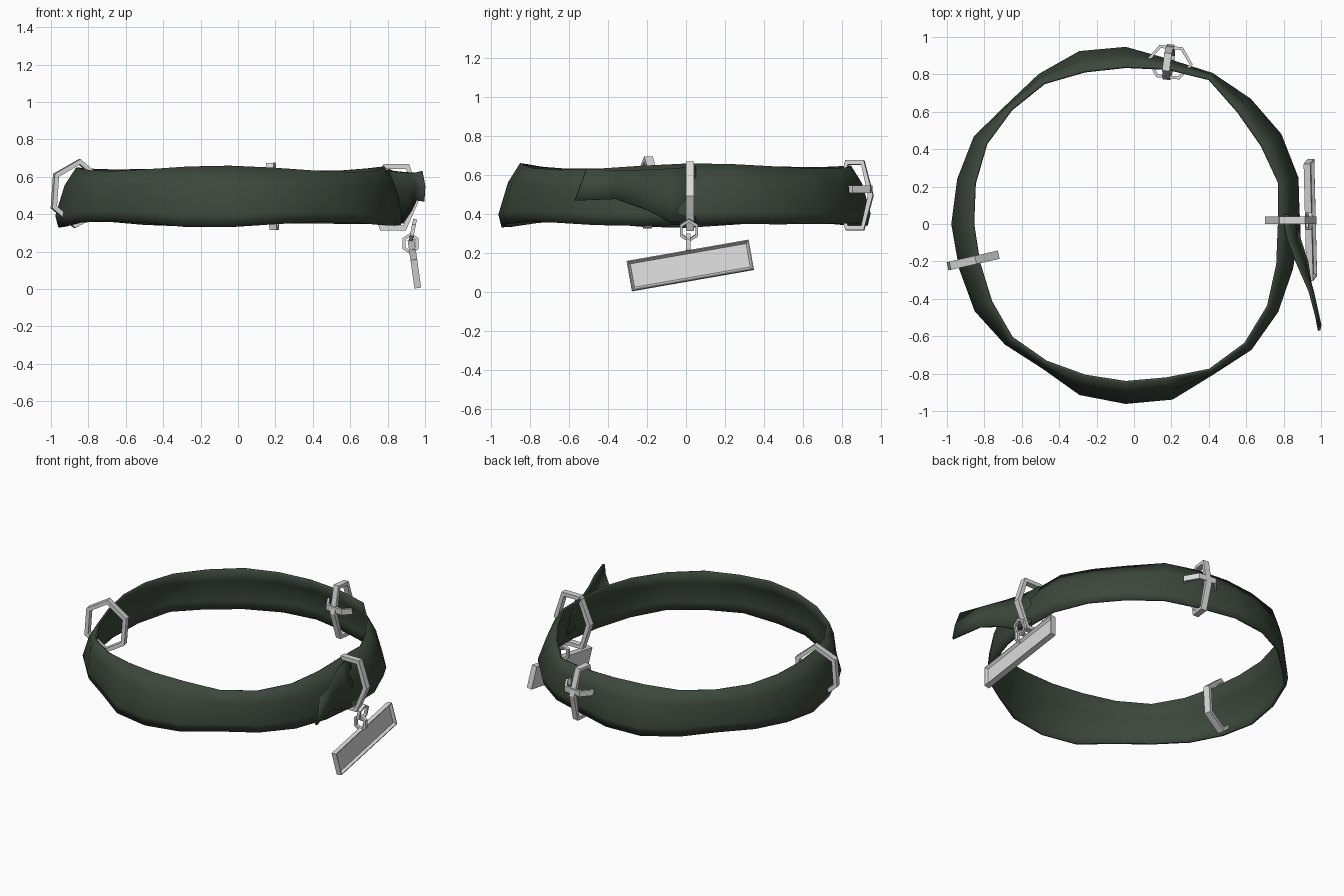
import bpy, bmesh, math
from mathutils import Vector, Matrix

if "Cube" in bpy.data.objects:
    bpy.data.objects.remove(bpy.data.objects["Cube"])


def material(name, color):
    m = bpy.data.materials.new(name)
    m.diffuse_color = (*color, 1)
    m.use_nodes = True
    m.node_tree.nodes["Principled BSDF"].inputs["Base Color"].default_value = m.diffuse_color
    return m


cloth = material("dark green cloth", (0.045, 0.064, 0.045))
metal = material("light grey metal", (0.7, 0.7, 0.7))


def make_object(name, bm, mat, smooth=False):
    bmesh.ops.recalc_face_normals(bm, faces=bm.faces)
    me = bpy.data.meshes.new(name)
    bm.to_mesh(me)
    bm.free()
    me.materials.append(mat)
    for p in me.polygons:
        p.use_smooth = smooth
    ob = bpy.data.objects.new(name, me)
    bpy.context.collection.objects.link(ob)
    return ob


def cloth_sheet(name, columns, closed):
    """Skin a strip of cloth columns and give it a little thickness."""
    bm = bmesh.new()
    cols = [[bm.verts.new(p) for p in c] for c in columns]
    n = len(cols)
    for i in range(n if closed else n - 1):
        a, b = cols[i], cols[(i + 1) % n]
        for j in range(len(a) - 1):
            bm.faces.new((a[j], b[j], b[j + 1], a[j + 1]))
    ob = make_object(name, bm, cloth, True)
    mod = ob.modifiers.new("thickness", "SOLIDIFY")
    mod.thickness = 0.014
    mod.offset = 0
    return ob


def hex_ring(name, center, u, v, ru, rv, wire, width, start=0):
    """Six-sided ring in the plane u, v with a rectangular wire section."""
    c, u, v = Vector(center), Vector(u).normalized(), Vector(v).normalized()
    w = u.cross(v)
    bm = bmesh.new()
    sections = []
    for k in range(6):
        a = math.radians(start + 60 * k)
        sec = []
        for d, h in ((0, -1), (0, 1), (-wire, 1), (-wire, -1)):
            p = c + u * (ru + d) * math.cos(a) + v * (rv + d) * math.sin(a) + w * h * width / 2
            sec.append(bm.verts.new(p))
        sections.append(sec)
    for k in range(6):
        a, b = sections[k], sections[(k + 1) % 6]
        for j in range(4):
            bm.faces.new((a[j], a[(j + 1) % 4], b[(j + 1) % 4], b[j]))
    return make_object(name, bm, metal)


# Collar band: outer (lower) and inner (upper) radius every 15 degrees
outer = [.925, .95, .955, .94, .925, .905, .94, .95, .92, .895, .93, .925,
         .925, .915, .925, .905, .885, .94, .955, .965, .925, .945, .935, .92]
inner = [.82, .85, .84, .85, .895, .86, .84, .845, .87, .865, .86, .835,
         .815, .81, .83, .86, .85, .84, .845, .855, .90, .905, .88, .84]
columns = []
for i in range(24):
    a = math.radians(15 * i)
    pinch = math.sin(2 * a) ** 2  # the band is lower where it stands upright
    top = 0.65 - 0.02 * pinch + 0.007 * math.sin(3 * a + 0.6)
    bottom = 0.337 + 0.02 * pinch + 0.009 * math.sin(5 * a + 1.0)
    col = []
    for t, s, push in ((0, 0, 0), (.3, .5, .006), (.8, 1, 0), (1, .85, 0)):
        r = inner[i] + (outer[i] - inner[i]) * s + push
        col.append((-0.045 + r * math.cos(a), r * math.sin(a), top + (bottom - top) * t))
    columns.append(col)
cloth_sheet("collar_band", columns, True)

# Loose cloth end: top point and bottom point of each column
tail = [((.80, .05, .64), (.88, .05, .35)),
        ((.825, -.08, .63), (.885, -.08, .36)),
        ((.87, -.2, .625), (.925, -.2, .42)),
        ((.94, -.36, .62), (.95, -.36, .475)),
        ((.98, -.51, .63), (.99, -.57, .468))]
columns = []
for top, bottom in tail:
    a, b = Vector(top), Vector(bottom)
    columns.append([a, a.lerp(b, .5) + Vector((.01, 0, 0)), b])
cloth_sheet("loose_end", columns, False)

# Large rings around the band
Z = (0, 0, 1)
hex_ring("left_ring", (-.86, -.195, .51), (.97, .22, 0), Z, .155, .185, .028, .045, 25)
hex_ring("right_ring", (.838, .02, .49), (1, 0, 0), (.05, 0, 1), .137, .205, .03, .04, 0)
hex_ring("back_ring", (.185, .866, .495), (.12, 1, 0), (-.05, .0, 1), .095, .207, .026, .04, 0)
hex_ring("back_cross_ring", (.19, .865, .525), (1, -.1, 0), (.1, 1, 0), .125, .1, .018, .038, 0)

# Small links that carry the tag
hex_ring("upper_link", (.935, .015, .315), (0, 1, 0), (.2, 0, 1), .054, .06, .016, .02, 30)
hex_ring("lower_link", (.922, .012, .243), (1, 0, 0), Z, .05, .057, .018, .024, 30)

# Hanging tag with a recessed panel on its outer side
bm = bmesh.new()
bmesh.ops.create_cube(bm, size=1)
bmesh.ops.scale(bm, vec=(.036, .635, .155), verts=bm.verts)
bm.normal_update()
front = [f for f in bm.faces if f.normal.x > .9]
bmesh.ops.inset_region(bm, faces=front, thickness=.007, depth=0)
bmesh.ops.inset_region(bm, faces=front, thickness=.016, depth=-.016)
rot = Matrix.Rotation(math.radians(-8), 4, 'Y') @ Matrix.Rotation(math.radians(10), 4, 'X')
bmesh.ops.transform(bm, matrix=Matrix.Translation((.943, .022, .135)) @ rot, verts=bm.verts)
make_object("hanging_tag", bm, metal)
